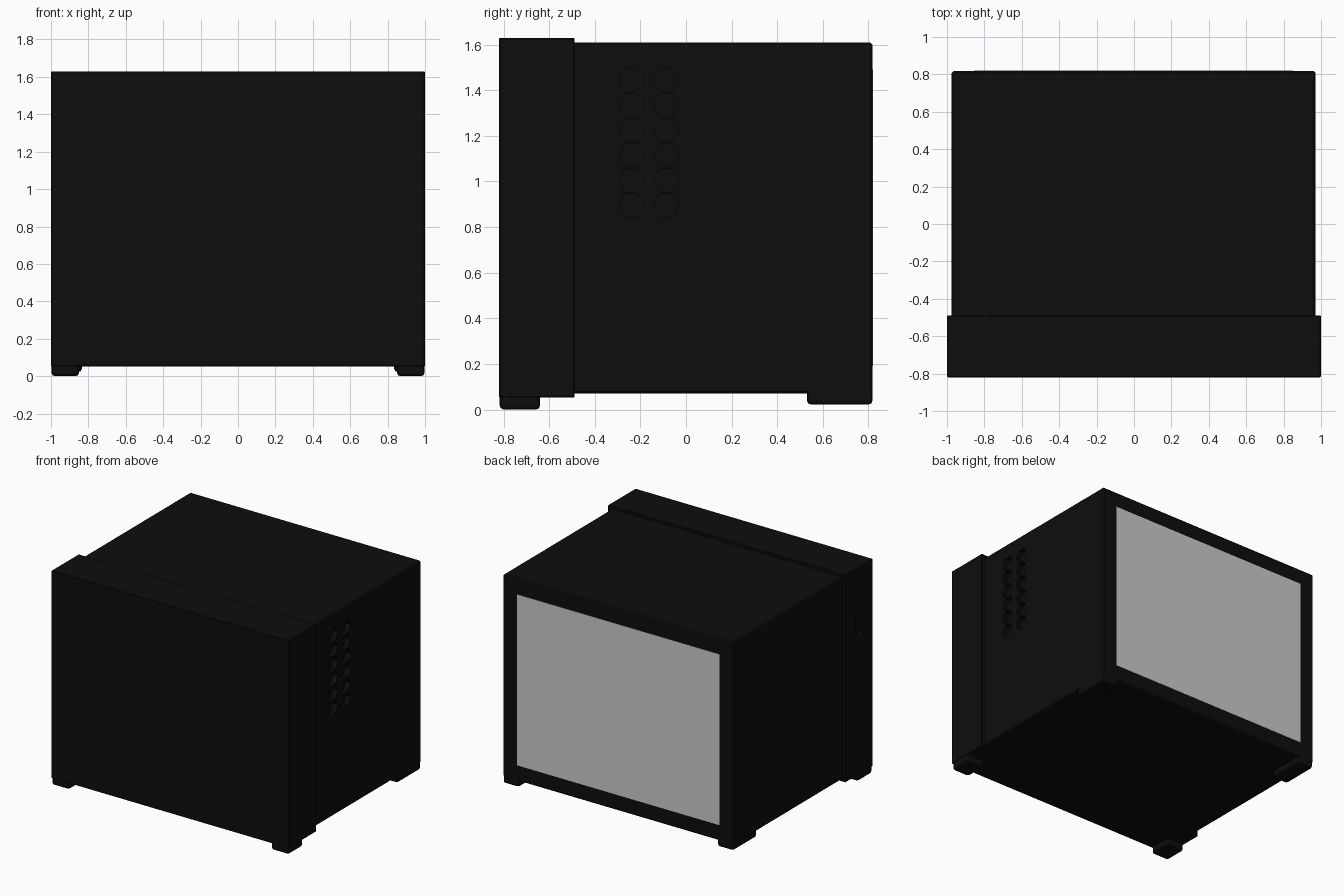
import bpy, bmesh, math
from mathutils import Vector

if "Cube" in bpy.data.objects:
    bpy.data.objects.remove(bpy.data.objects["Cube"])

black = bpy.data.materials.new("matte_black")
black.diffuse_color = (0.004, 0.004, 0.004, 1)
black.use_nodes = True
black.node_tree.nodes["Principled BSDF"].inputs["Base Color"].default_value = black.diffuse_color


def to_object(name, bm, mat):
    bmesh.ops.recalc_face_normals(bm, faces=bm.faces)
    me = bpy.data.meshes.new(name)
    bm.to_mesh(me)
    bm.free()
    ob = bpy.data.objects.new(name, me)
    bpy.context.collection.objects.link(ob)
    if mat:
        me.materials.append(mat)
    return ob


def box(name, lo, hi, mat=black, bevel=0.0, segments=1):
    bm = bmesh.new()
    bmesh.ops.create_cube(bm, size=1)
    lo, hi = Vector(lo), Vector(hi)
    for v in bm.verts:
        v.co = Vector([(lo[i] + hi[i]) / 2 + v.co[i] * (hi[i] - lo[i]) for i in range(3)])
    if bevel:
        bmesh.ops.bevel(bm, geom=bm.edges[:], offset=bevel, segments=segments,
                        profile=0.5, affect='EDGES')
    return to_object(name, bm, mat)


def add_prism(bm, outline, x0, x1):
    # extrude a y/z outline along x
    face = bm.faces.new([bm.verts.new((x0, y, z)) for y, z in outline])
    ext = bmesh.ops.extrude_face_region(bm, geom=[face])
    for v in ext["geom"]:
        if isinstance(v, bmesh.types.BMVert):
            v.co.x = x1


def cut(target, bm):
    cutter = to_object("cutter", bm, black)
    cutter.hide_render = True
    mod = target.modifiers.new("cut", 'BOOLEAN')
    mod.operation = 'DIFFERENCE'
    mod.solver = 'EXACT'
    mod.object = cutter
    bpy.context.view_layer.objects.active = target
    bpy.ops.object.modifier_apply(modifier=mod.name)
    bpy.data.objects.remove(cutter)


# main housing and slightly larger front panel
housing = box("housing", (-0.975, -0.5, 0.07), (0.97, 0.818, 1.61), bevel=0.01)
front = box("front_panel", (-1, -0.82, 0.052), (1, -0.488, 1.63), bevel=0.005)

# hexagonal vents on the right side
bm = bmesh.new()
for y in (-0.24, -0.088):
    for row in range(6):
        z = 0.895 + 0.11 * row
        add_prism(bm, [(y + 0.058 * math.cos(i * math.pi / 3),
                        z + 0.058 * math.sin(i * math.pi / 3)) for i in range(6)], 0.93, 1.1)
cut(housing, bm)

# oval finger recess on the left side of the front panel
bm = bmesh.new()
oval = []
for i in range(24):
    a = 2 * math.pi * (i + 0.5) / 24
    oval.append((-0.66 + 0.045 * math.cos(a),
                 1.225 + 0.045 * math.sin(a) + math.copysign(0.08, math.sin(a))))
add_prism(bm, oval, -1.1, -0.98)
cut(front, bm)

# large grey rear panel
box("rear_panel", (-0.855, 0.80, 0.19), (0.85, 0.82, 1.49), mat=None)

# feet, front pair and rear pair
for side, s in (("left", -1), ("right", 1)):
    for end, xs, ys, zs in (("front", (0.85, 0.997), (-0.817, -0.64), (0, 0.09)),
                            ("rear", (0.835, 0.97), (0.53, 0.818), (0.022, 0.11))):
        x = sorted((s * xs[0], s * xs[1]))
        box(f"{end}_{side}_foot", (x[0], ys[0], zs[0]), (x[1], ys[1], zs[1]),
            bevel=0.018, segments=2)
